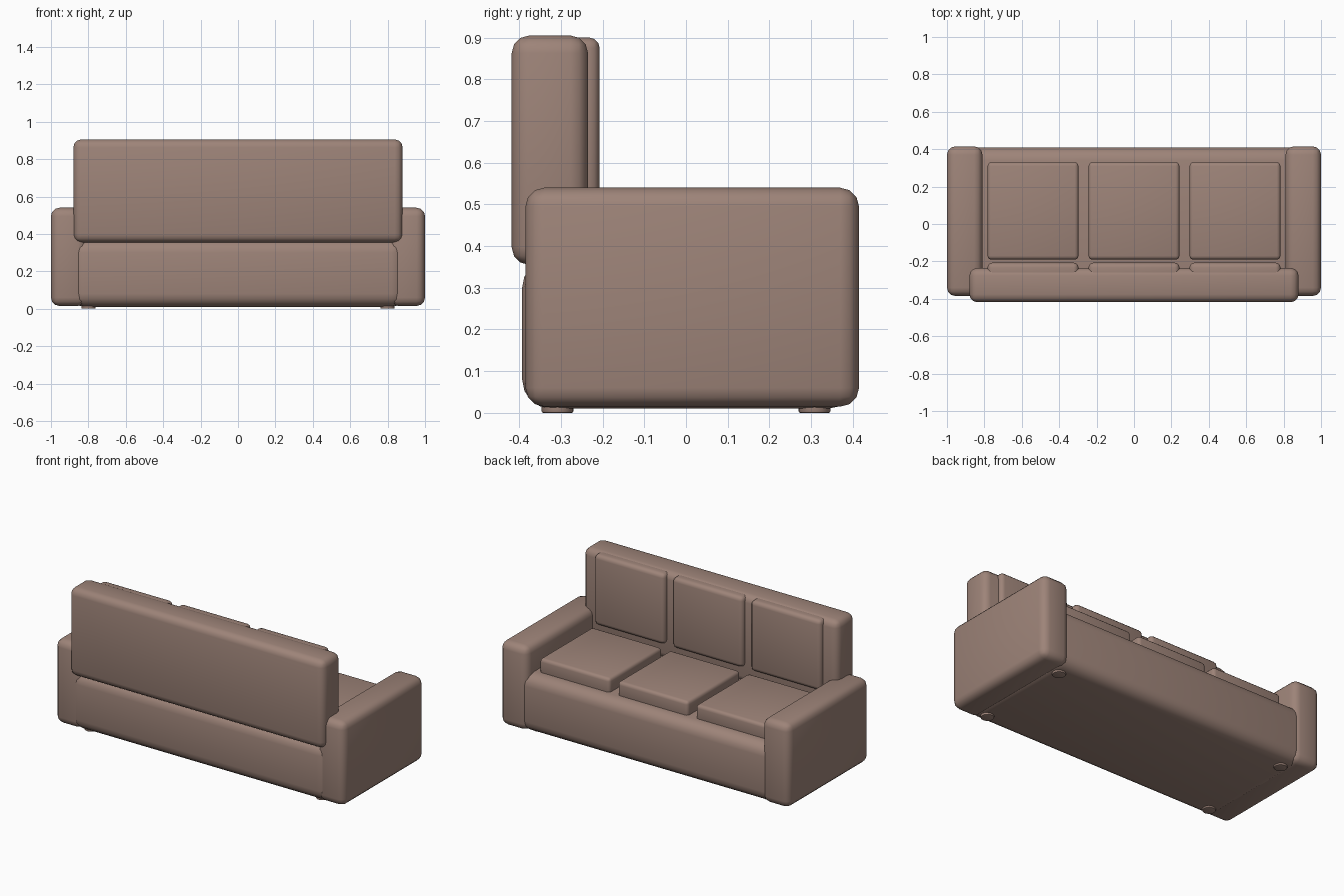
import bpy
import math

default = bpy.data.objects.get("Cube")
if default:
    bpy.data.objects.remove(default, do_unlink=True)

# One upholstery colour
COLOUR = (0.34, 0.23, 0.19, 1)
fabric = bpy.data.materials.new("dusty brown fabric")
fabric.use_nodes = True
fabric.diffuse_color = COLOUR
bsdf = fabric.node_tree.nodes["Principled BSDF"]
bsdf.inputs["Base Color"].default_value = COLOUR
bsdf.inputs["Roughness"].default_value = 0.8


def finish(name, radius, segments):
    """Name the active object, round its edges and shade it smoothly."""
    obj = bpy.context.object
    obj.name = name
    obj.data.materials.append(fabric)
    bpy.ops.object.transform_apply(location=False, rotation=False, scale=True)
    bevel = obj.modifiers.new("rounded edges", "BEVEL")
    bevel.width = radius
    bevel.segments = segments
    bevel.limit_method = "ANGLE"
    bpy.ops.object.modifier_apply(modifier=bevel.name)
    bpy.ops.object.shade_smooth_by_angle(angle=math.radians(40))
    return obj


def padded_box(name, xs, ys, zs, radius, segments=3):
    """Rounded box spanning the given ranges."""
    spans = (xs, ys, zs)
    bpy.ops.mesh.primitive_cube_add(size=1, location=[(a + b) / 2 for a, b in spans])
    bpy.context.object.scale = [b - a for a, b in spans]
    return finish(name, radius, segments)


# Base and backrest; the seat opens towards +y
padded_box("seat_base", (-0.89, 0.89), (-0.393, 0.41), (0.01, 0.37), 0.07, 4)
padded_box("backrest", (-0.88, 0.88), (-0.418, -0.235), (0.355, 0.905), 0.042)

# Arms and feet, mirrored left and right
for side, label in ((1, "left"), (-1, "right")):
    padded_box(f"{label}_arm", sorted((side * 0.81, side)), (-0.385, 0.415),
               (0.015, 0.54), 0.045)
    for y, end in ((-0.308, "front"), (0.308, "rear")):
        bpy.ops.mesh.primitive_cylinder_add(vertices=24, radius=0.038, depth=0.03,
                                            location=(side * 0.8, y, 0.015))
        finish(f"{end}_{label}_foot", 0.004, 2)

# Three seat cushions with matching back cushions
HALF = 0.243
for x, label in ((-0.54, "right"), (0, "middle"), (0.54, "left")):
    span = (x - HALF, x + HALF)
    padded_box(f"{label}_seat_cushion", span, (-0.19, 0.33), (0.34, 0.455), 0.02)
    padded_box(f"{label}_back_cushion", span, (-0.3, -0.207), (0.46, 0.9), 0.025)
